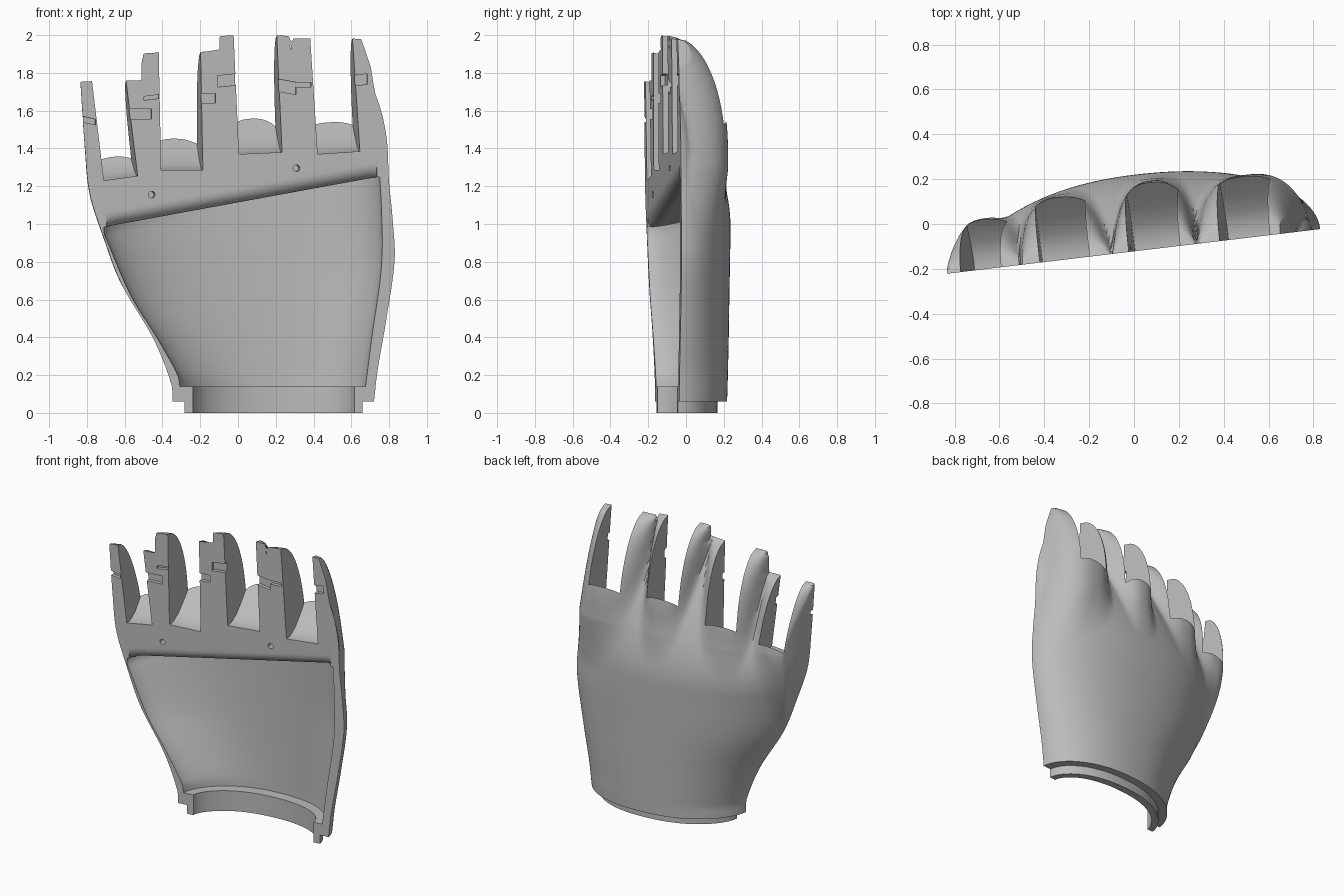
import bpy, bmesh, math

if "Cube" in bpy.data.objects:
    bpy.data.objects.remove(bpy.data.objects["Cube"])

# Everything is modelled with the flat cut face on y = 0, then turned into place.
TILT, BASE_Y = 0.119, -0.122

grey = bpy.data.materials.new("plain grey")
grey.use_nodes = True
grey.diffuse_color = (0.5, 0.5, 0.5, 1)
grey.node_tree.nodes["Principled BSDF"].inputs["Base Color"].default_value = (0.5, 0.5, 0.5, 1)


def loft(name, rings):
    """Closed solid through matching rings of points."""
    bm = bmesh.new()
    loops = [[bm.verts.new(p) for p in ring] for ring in rings]
    n = len(loops[0])
    for a, b in zip(loops, loops[1:]):
        for i in range(n):
            j = (i + 1) % n
            bm.faces.new((a[i], a[j], b[j], b[i]))
    bm.faces.new(loops[0][::-1])
    bm.faces.new(loops[-1])
    bmesh.ops.recalc_face_normals(bm, faces=bm.faces)
    mesh = bpy.data.meshes.new(name)
    bm.to_mesh(mesh)
    bm.free()
    obj = bpy.data.objects.new(name, mesh)
    bpy.context.collection.objects.link(obj)
    return obj


def box(name, x0, x1, y0, y1, z0, z1, skew=0):
    return loft(name, [[(x0, y, z0), (x1, y, z0 + skew), (x1, y, z1 + skew), (x0, y, z1)]
                       for y in (y0, y1)])


def volume(mesh):
    bm = bmesh.new()
    bm.from_mesh(mesh)
    result = bm.calc_volume(signed=True)
    bm.free()
    return result


def boolean(target, cutter, operation="DIFFERENCE"):
    """Apply a boolean, falling back to the second solver if the first breaks."""
    before = volume(target.data)
    for solver in ("MANIFOLD", "EXACT"):
        mod = target.modifiers.new("cut", "BOOLEAN")
        mod.operation, mod.solver, mod.object = operation, solver, cutter
        bpy.context.view_layer.update()
        graph = bpy.context.evaluated_depsgraph_get()
        mesh = bpy.data.meshes.new_from_object(target.evaluated_get(graph))
        target.modifiers.clear()
        ratio = volume(mesh) / before
        if 0.2 < ratio < 1.3 and abs(ratio - 1) > 1e-6 and (ratio < 1) == (operation == "DIFFERENCE"):
            target.data = mesh
            break
    bpy.data.objects.remove(cutter)


def curve(points, z):
    """Smooth interpolation of (z, value) points."""
    if z <= points[0][0]:
        return points[0][1]
    for i in range(len(points) - 1):
        (z0, a), (z1, b) = points[i], points[i + 1]
        if z <= z1:
            p, q = points[max(i - 1, 0)], points[min(i + 2, len(points) - 1)]
            m0, m1 = (b - p[1]) / (z1 - p[0]), (q[1] - a) / (q[0] - z0)
            d, s = z1 - z0, (z - z0) / (z1 - z0)
            return (a * (1 + 2 * s) * (1 - s) ** 2 + b * s * s * (3 - 2 * s)
                    + d * s * (1 - s) * (m0 * (1 - s) - m1 * s))
    return points[-1][1]


def root(m):
    return math.copysign(math.sqrt(abs(m)), m)


def arch(t):
    """Cross-section of the hand, falling more gently on its right."""
    return max(0, 1 - abs(t) ** 2.2) ** (0.64 if t < 0 else 0.5)


def blend_max(a, b, k=0.07):
    h = max(k - abs(a - b), 0) / k
    return max(a, b) + h * h * k / 4


# Side outlines (z, x) of the outside and of the hollow
OUT_L = [(0.06, -0.35), (0.15, -0.355), (0.39, -0.45), (0.68, -0.62), (0.94, -0.72),
         (1.16, -0.79), (1.39, -0.815), (1.75, -0.84)]
OUT_R = [(0.06, 0.725), (0.23, 0.745), (0.49, 0.79), (0.81, 0.835), (1.02, 0.825), (1.23, 0.805),
         (1.45, 0.795), (1.66, 0.76), (1.81, 0.715), (2.0, 0.65)]
IN_L = [(0.14, -0.31), (0.2, -0.32), (0.4, -0.42), (0.68, -0.57), (1.08, -0.715)]
IN_R = [(0.14, 0.68), (0.38, 0.715), (0.7, 0.765), (0.97, 0.765), (1.31, 0.74)]
COLS = [math.sin(math.pi * (i / 150 - 0.5)) for i in range(151)]

# Fingers: centre, lean, half width, taper, tip height, thickness
FINGERS = [(-0.64, -0.075, 0.175, 0, 1.757, 0.23), (-0.305, -0.01, 0.2, 0, 1.908, 0.285),
           (0.12, -0.045, 0.185, 0, 1.997, 0.305), (0.54, -0.08, 0.25, -0.075, 1.982, 0.28)]


def back_height(x, t, z):
    """Depth of the back of the hand behind the cut face."""
    end = min(2.25, 2.04 + 0.5 * (x + 0.5))
    k = min(1, max(0, (z - 1) / (end - 1)))
    fade = (1 + math.cos(math.pi * k)) / 2
    h = ((0.31 + 0.03 * min(z, 1)) * arch(t) + 0.06) * fade - 0.061
    for c, lean, w, taper, tip, thick in FINGERS:
        d = z - 1.3
        s = abs(x - c - lean * d) / (w + taper * max(d, 0))
        zz = max(0, (z - tip + 0.6) / 0.6)
        side, end_cap = root(1 - s ** 2.5), root(1 - zz ** 2.3)
        f = thick * (side * end_cap if min(side, end_cap) > 0 else min(side, end_cap))
        low = max(0, -d)
        h = blend_max(h, min(f - 0.1 * low - 0.5 * low * low, 0.55 * arch(t) - 0.001))
    return max(h, -0.1)


def outer_ring(z):
    l, r = curve(OUT_L, z), curve(OUT_R, z)
    ring = []
    for t in COLS:
        x = (l + r) / 2 + t * (r - l) / 2
        h = back_height(x, t, z) if abs(t) < 1 else -0.001
        ring.append((x, h, z))
    return ring + [(r, -0.2, z), (l, -0.2, z)]


def arch_block(name, l, r, height, z0, z1):
    pts = [((l + r) / 2 + t * (r - l) / 2, height * arch(t) - 0.001) for t in COLS[::3]]
    pts += [(r, -0.2), (l, -0.2)]
    return loft(name, [[(x, y, z) for x, y in pts] for z in (z0, z1)])


# Hand shell with stepped wrist collar
hand = loft("hand_shell", [outer_ring(0.06 + 1.94 * i / 130) for i in range(131)])
boolean(hand, arch_block("wrist_collar", -0.285, 0.665, 0.26, 0, 0.1), "UNION")


# Hollow of the palm, up to the slanted bar
def bar_height(x):
    return 1.0 + 0.182 * (x + 0.62)


def hollow_ring(k):
    l, r = curve(IN_L, 0.14 + k * 0.98), curve(IN_R, 0.14 + k * 0.98)
    ring = []
    for t in COLS[::2]:
        x = (l + r) / 2 + t * (r - l) / 2
        ring.append((x, 0.285 * arch(t) - 0.001, 0.14 + k * (bar_height(x) - 0.14)))
    return ring + [(r, -0.25, ring[-1][2]), (l, -0.25, ring[0][2])]


boolean(hand, loft("hollow_cutter", [hollow_ring(i / 40) for i in range(41)]))
boolean(hand, arch_block("wrist_opening_cutter", -0.24, 0.62, 0.21, -0.1, 0.2))

# Rounded front edge of the bar
R = 0.075
arc = [(R - R * math.cos(a * math.pi / 20), R - R * math.sin(a * math.pi / 20)) for a in range(11)]
section = [(-0.25, -0.04), (-0.25, R)] + arc + [(R, -0.04)]
boolean(hand, loft("bar_edge_cutter", [[(x, y * deep if y > 0 else y, bar_height(x) + up) for y, up in section]
                                       for x, deep in ((-0.7, 0.3), (-0.64, 1), (0.7, 1), (0.74, 0.5))]))

# Flat cut face
boolean(hand, box("face_cutter", -2, 2, -1, 0, -1, 3))

# Finger slots: left, right, floor height at each side, lean
SLOTS = [(-0.715, -0.535, 1.23, 1.255, -0.12), (-0.41, -0.187, 1.285, 1.285, -0.02),
         (0.005, 0.235, 1.37, 1.38, -0.045), (0.425, 0.65, 1.37, 1.385, -0.065)]
FLOOR = [(-0.1, 0), (0.05, 0), (0.12, 0.03), (0.19, 0.085), (0.25, 0.14), (0.3, 0.185), (0.5, 0.4)]
for l, r, zl, zr, lean in SLOTS:
    shift = lean * (2.2 - zl)
    boolean(hand, loft("slot_cutter", [
        [(l + lean * up, y, zl + up), (r + lean * up, y, zr + up), (r + shift, y, 2.2), (l + shift, y, 2.2)]
        for y, up in FLOOR]))

# Small pin notches across the prongs
for x0, x1, z0, z1, skew in [(-0.83, -0.76, 1.54, 1.57, -0.015), (-0.585, -0.46, 1.555, 1.61, 0),
                             (-0.5, -0.42, 1.655, 1.675, 0.01), (-0.21, -0.12, 1.64, 1.69, 0),
                             (-0.108, -0.01, 1.725, 1.785, 0.01), (0.2, 0.31, 1.705, 1.77, -0.02),
                             (0.3, 0.39, 1.725, 1.75, 0), (0.61, 0.69, 1.73, 1.785, 0.01)]:
    boolean(hand, box("notch_cutter", x0, x1, -0.1, 0.025, z0, z1, skew))

# Cord holes in the palm bar
for x, z in [(-0.46, 1.155), (0.312, 1.295)]:
    ring = [(math.cos(a * math.pi / 8) * 0.018, math.sin(a * math.pi / 8) * 0.018) for a in range(16)]
    boolean(hand, loft("hole_cutter", [[(x + u, y, z + w) for u, w in ring] for y in (-0.1, 0.06)]))

# Finish: material, shading and final stance
hand.data.materials.clear()
hand.data.materials.append(grey)
hand.rotation_euler.z = TILT
hand.location.y = BASE_Y
bpy.ops.object.select_all(action="DESELECT")
hand.select_set(True)
bpy.context.view_layer.objects.active = hand
bpy.ops.object.shade_smooth_by_angle(angle=math.radians(35))
